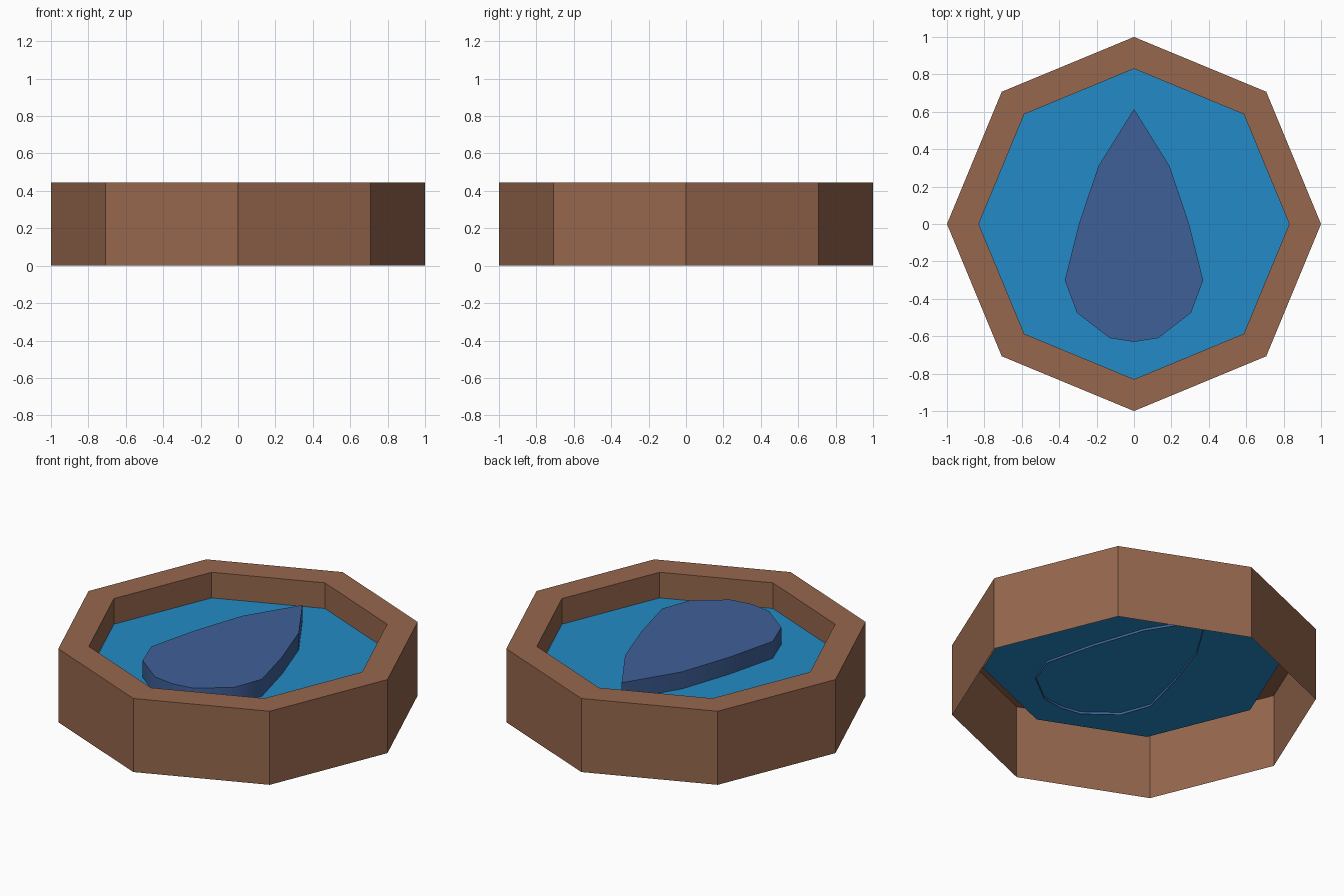
import bpy, bmesh, math

if "Cube" in bpy.data.objects:
    bpy.data.objects.remove(bpy.data.objects["Cube"])

RIM_R, POOL_R, RIM_Z, WATER_Z = 1.0, 0.83, 0.445, 0.29


def material(name, rgb):
    m = bpy.data.materials.new(name)
    m.diffuse_color = (*rgb, 1.0)
    m.use_nodes = True
    m.node_tree.nodes["Principled BSDF"].inputs["Base Color"].default_value = m.diffuse_color
    return m


def octagon(bm, radius, z):
    return [bm.verts.new((radius * math.cos(i * math.pi / 4),
                          radius * math.sin(i * math.pi / 4), z)) for i in range(8)]


def bridge(bm, lower, upper):
    # quads between two matching closed loops
    faces, n = [], len(lower)
    for i in range(n):
        j = (i + 1) % n
        faces.append(bm.faces.new((lower[i], lower[j], upper[j], upper[i])))
    return faces


def finish(bm, name, mat):
    me = bpy.data.meshes.new(name)
    bm.to_mesh(me)
    bm.free()
    me.materials.append(mat)
    ob = bpy.data.objects.new(name, me)
    bpy.context.collection.objects.link(ob)
    return ob


brown = material("brown wood", (0.305, 0.135, 0.075))
water_blue = material("water blue", (0.017, 0.26, 0.57))
slate_blue = material("slate blue", (0.050, 0.118, 0.315))

# Octagonal rim: outer wall, flat top, inner wall; open underneath
bm = bmesh.new()
loops = [octagon(bm, r, z) for r, z in
         ((RIM_R, 0), (RIM_R, RIM_Z), (POOL_R, RIM_Z), (POOL_R, WATER_Z))]
for a, b in zip(loops, loops[1:]):
    bridge(bm, a, b)
finish(bm, "basin_rim", brown)

# Water surface: a single sheet
bm = bmesh.new()
bm.faces.new(octagon(bm, POOL_R, WATER_Z))
finish(bm, "water", water_blue)

# Teardrop block floating in the water, open below
half = [(0.19, 0.31), (0.295, 0.0), (0.37, -0.30), (0.305, -0.475), (0.13, -0.61)]
right = [(0, 0.615)] + half + [(0, -0.63)]
outline = right[::-1] + [(-x, y) for x, y in half]  # counter-clockwise
outline = [(0, -0.63)] + half[::-1] + [(0, 0.615)] + [(-x, y) for x, y in half]
bm = bmesh.new()
low, high = [[bm.verts.new((x, y, z)) for x, y in outline] for z in (0.275, 0.393)]
bridge(bm, low, high)
bm.faces.new(high)
drop = finish(bm, "teardrop_float", slate_blue)

# Smooth sides, crisp top edge and tip
bpy.ops.object.select_all(action='DESELECT')
drop.select_set(True)
bpy.context.view_layer.objects.active = drop
bpy.ops.object.shade_smooth_by_angle(angle=math.radians(50))
